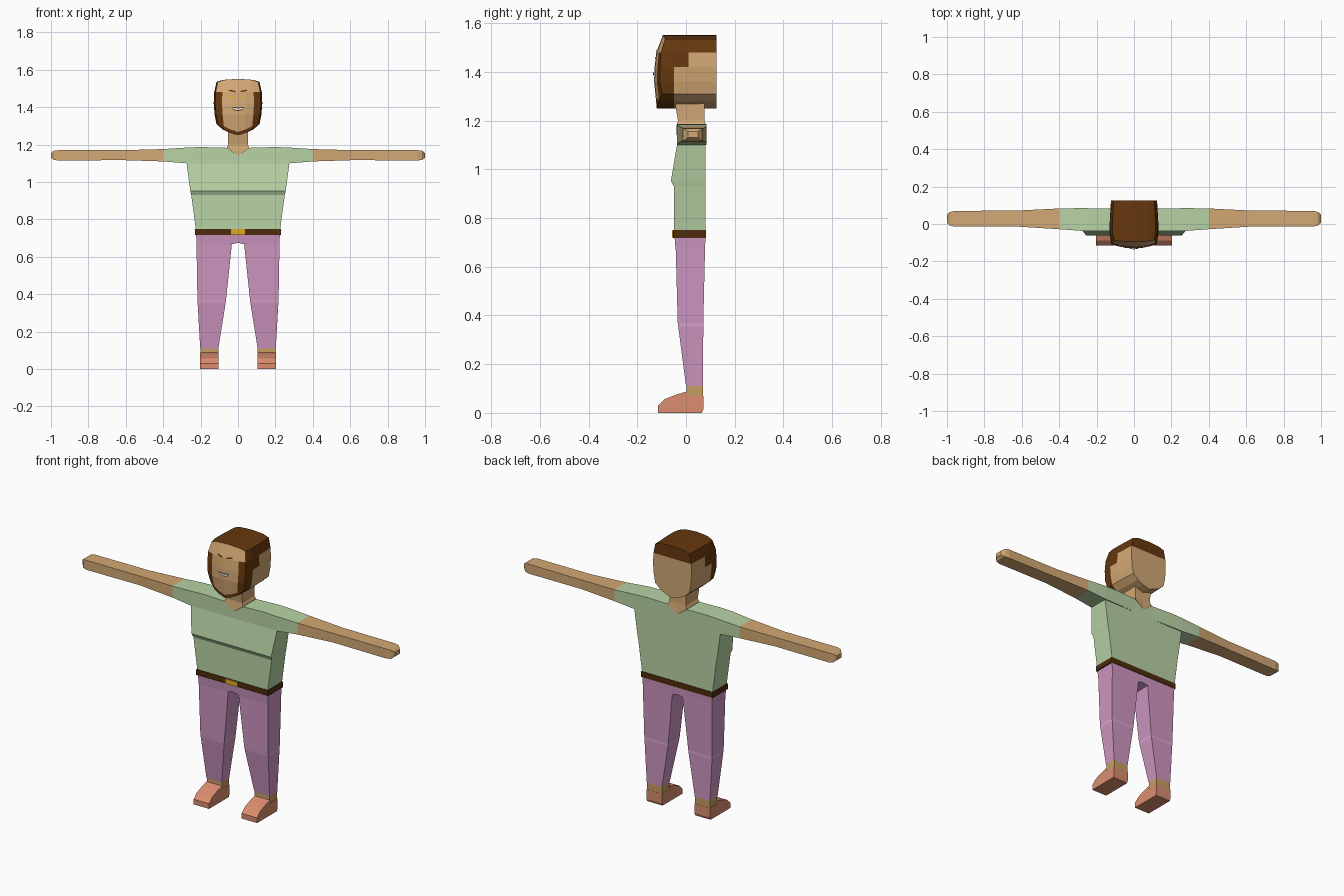
import bpy, bmesh

if "Cube" in bpy.data.objects:
    bpy.data.objects.remove(bpy.data.objects["Cube"])

# Palette: sRGB values converted to linear
def lin(c):
    c /= 255
    return c / 12.92 if c <= 0.04045 else ((c + 0.055) / 1.055) ** 2.4

MATS = {}
for name, rgb in {
    "skin": (211, 168, 116), "hair_brown": (102, 56, 14), "shirt_green": (184, 211, 165),
    "trouser_pink": (206, 150, 193), "knee_pink": (219, 166, 206), "belt_brown": (78, 44, 12),
    "buckle_gold": (222, 170, 32), "shoe_orange": (219, 141, 110), "sock_tan": (198, 158, 98),
    "pale_teeth": (215, 225, 215),
}.items():
    m = bpy.data.materials.new(name)
    m.diffuse_color = (*[lin(c) for c in rgb], 1)
    m.use_nodes = True
    m.node_tree.nodes["Principled BSDF"].inputs["Base Color"].default_value = m.diffuse_color
    MATS[name] = m


def make(name, verts, faces, mats, mat_of=None, drop=None, mirror=False):
    """Mesh object; mat_of(center, normal) picks a slot, drop(face) removes hidden faces."""
    me = bpy.data.meshes.new(name)
    bm = bmesh.new()
    vs = [bm.verts.new(v) for v in verts]
    for f in faces:
        bm.faces.new([vs[i] for i in f])
    bmesh.ops.remove_doubles(bm, verts=bm.verts[:], dist=1e-5)
    bmesh.ops.recalc_face_normals(bm, faces=bm.faces[:])
    if mat_of:
        for f in bm.faces:
            f.material_index = mat_of(f.calc_center_median(), f.normal)
    if drop:
        bmesh.ops.delete(bm, geom=[f for f in bm.faces if drop(f)], context='FACES')
    bm.to_mesh(me)
    bm.free()
    for m in mats:
        me.materials.append(MATS[m])
    ob = bpy.data.objects.new(name, me)
    bpy.context.collection.objects.link(ob)
    if mirror:
        mod = ob.modifiers.new("mirror", 'MIRROR')
        mod.merge_threshold = 1e-4
    return ob


def loft(name, rings, mats, caps=(True, True), **kw):
    n = len(rings[0])
    verts = [p for r in rings for p in r]
    faces = [(i * n + j, i * n + (j + 1) % n, (i + 1) * n + (j + 1) % n, (i + 1) * n + j)
             for i in range(len(rings) - 1) for j in range(n)]
    if caps[0]:
        faces.append(tuple(range(n)))
    if caps[1]:
        faces.append(tuple(range(len(verts) - n, len(verts))))
    return make(name, verts, faces, mats, **kw)


def zring(z, x0, x1, y0, y1):
    return [(x0, y0, z), (x1, y0, z), (x1, y1, z), (x0, y1, z)]


def xring(x, y0, y1, z0, z1):
    return [(x, y0, z0), (x, y1, z0), (x, y1, z1), (x, y0, z1)]


def interp(t, table):
    for (a, p), (b, q) in zip(table, table[1:]):
        if t <= b:
            return p + (q - p) * max(0, t - a) / (b - a)
    return table[-1][1]


# Shirt body with chest fold, and the yoke with both sleeves
loft("shirt_body", [zring(z, -w, w, f, 0.08) for z, w, f in
     [(0.745, 0.225, -0.05), (0.93, 0.25, -0.05), (0.953, 0.255, -0.062), (1.10, 0.275, -0.037)]],
     ["shirt_green"], caps=(True, False))
half = [(0.06, -0.037, 0.08, 1.10, 1.183), (0.2, -0.037, 0.083, 1.10, 1.187),
        (0.275, -0.037, 0.085, 1.10, 1.184), (0.4, -0.028, 0.083, 1.11, 1.176)]
yoke = [(-s[0], *s[1:]) for s in half[::-1]] + [(0, -0.037, 0.08, 1.10, 1.14)] + half
loft("shirt_yoke_and_sleeves", [xring(*s) for s in yoke], ["shirt_green"], caps=(False, False),
     drop=lambda f: f.normal.z < -0.9 and abs(f.calc_center_median().x) < 0.27)

# Bare arms ending in blunt hands
loft("arm", [xring(*s) for s in
     [(0.4, -0.028, 0.083, 1.11, 1.176), (0.62, -0.014, 0.072, 1.117, 1.17),
      (0.96, -0.014, 0.07, 1.115, 1.17), (0.985, -0.008, 0.064, 1.118, 1.167),
      (1.0, 0.008, 0.05, 1.13, 1.155)]],
     ["skin"], caps=(False, True), mirror=True)

# Neck reaching down into a V collar front and back
def neck_ring(z, w, f, b, dip=0):
    return [(-w, f, z), (0, f, z - dip), (w, f, z), (w, b, z), (0, b, z - dip), (-w, b, z)]

loft("neck", [neck_ring(1.184, 0.06, -0.038, 0.081, 0.044), neck_ring(1.2, 0.052, -0.033, 0.076),
              neck_ring(1.30, 0.056, -0.05, 0.075)], ["skin"], caps=(False, False))

# Belt and buckle
loft("belt", [zring(z, -0.23, 0.23, -0.053, 0.083) for z in (0.718, 0.75)], ["belt_brown"])
loft("buckle", [zring(z, -0.038, 0.038, -0.058, -0.053) for z in (0.72, 0.748)], ["buckle_gold"])

# Trouser legs joined at the crotch, with a pale band at each knee
loft("trouser_leg", [zring(*s) for s in
     [(0.72, 0, 0.224, -0.047, 0.08), (0.675, 0, 0.222, -0.043, 0.078),
      (0.667, 0.033, 0.222, -0.042, 0.078), (0.37, 0.064, 0.217, -0.034, 0.071),
      (0.355, 0.066, 0.216, -0.032, 0.071), (0.11, 0.105, 0.202, 0.0, 0.07)]],
     ["trouser_pink", "knee_pink"], caps=(False, False), mirror=True,
     mat_of=lambda c, n: int(0.355 < c.z < 0.37),
     drop=lambda f: all(v.co.x < 1e-4 for v in f.verts))

# Socks and shoes
loft("sock", [zring(z, 0.105, 0.201, 0.002, 0.07) for z in (0.065, 0.112)], ["sock_tan"], mirror=True)
shoe = [(-0.115, 0), (-0.115, 0.03), (-0.087, 0.057), (-0.04, 0.075), (0.003, 0.088),
        (0.006, 0.07), (0.071, 0.07), (0.071, 0.015), (0.065, 0)]
loft("shoe", [[(x, y, z) for y, z in shoe] for x in (0.104, 0.203)], ["shoe_orange"], mirror=True)

# Head: boxy shell with curved face, crown and jaw
US = [-1, -0.7, -0.35, 0, 0.35, 0.7, 1]
KS = [None, -0.05, 0.01, 0.125]
JAW = [(0, 1.25), (0.35, 1.262), (0.7, 1.28), (1, 1.31)]
CROWN = [(0, 1.551), (0.35, 1.549), (0.7, 1.546), (1, 1.535)]
WIDTH = [(1.31, 0.115), (1.36, 0.125), (1.42, 0.13), (1.48, 0.127), (1.535, 0.115)]
MID = [(1.25, -0.12), (1.36, -0.131), (1.42, -0.129), (1.48, -0.122), (1.55, -0.095)]
SIDE = [(1.31, -0.098), (1.36, -0.108), (1.42, -0.106), (1.48, -0.102), (1.535, -0.086)]

def face_y(u, z):
    s = interp(z, SIDE)
    return s + (interp(z, MID) - s) * (1 - u * u)

def head_point(i, k, r):
    u = US[i]
    jaw = interp(abs(u), JAW)
    z = [jaw, jaw + 0.018, 1.36, 1.42, 1.48, interp(abs(u), CROWN)][r]
    x = u * interp(z, WIDTH) * (0.94, 1, 1, 0.95)[k]
    return (x, face_y(u, z) if k == 0 else KS[k], z)

verts, faces, cols = [], [], []

def quad(pts, col):
    faces.append(tuple(range(len(verts), len(verts) + 4)))
    verts.extend(head_point(*p) for p in pts)
    cols.append(col)

for i in range(6):
    for r in range(5):
        quad([(i, 0, r), (i + 1, 0, r), (i + 1, 0, r + 1), (i, 0, r + 1)],
             int(r == 0 or (i in (0, 5) and r < 4)))                      # face and beard edge
        quad([(i, 3, r), (i + 1, 3, r), (i + 1, 3, r + 1), (i, 3, r + 1)], int(r == 4))
    for k in range(3):
        quad([(i, k, 5), (i + 1, k, 5), (i + 1, k + 1, 5), (i, k + 1, 5)], 1)
        quad([(i, k, 0), (i + 1, k, 0), (i + 1, k + 1, 0), (i, k + 1, 0)], int(k == 0))
for i in (0, 6):
    for k in range(3):
        for r in range(5):
            quad([(i, k, r), (i, k + 1, r), (i, k + 1, r + 1), (i, k, r + 1)], int(r >= (0, 3, 4)[k]))
head = make("head", verts, faces, ["skin", "hair_brown"])
for p, c in zip(head.data.polygons, cols):
    p.material_index = c

# Thin mirrored plates for brows, eyes and mouth
def face_plate(name, pts, mat, lift=0.003):
    vs = [(x, face_y(x / interp(z, WIDTH), z) - lift, z) for x, z in pts]
    make(name, vs, [tuple(range(len(vs)))], [mat], mirror=True,
         mat_of=None).data.polygons[0].flip()

face_plate("eyebrow", [(0.014, 1.48), (0.03, 1.483), (0.048, 1.487), (0.046, 1.494), (0.03, 1.491), (0.014, 1.487)], "belt_brown")
face_plate("eye", [(0.016, 1.458), (0.03, 1.452), (0.045, 1.458), (0.03, 1.464)], "buckle_gold")
face_plate("lips", [(0, 1.38), (0.022, 1.383), (0.036, 1.398), (0.018, 1.4), (0, 1.397)], "belt_brown")
face_plate("teeth", [(0, 1.385), (0.02, 1.387), (0.03, 1.395), (0.018, 1.396), (0, 1.393)], "pale_teeth", 0.005)
